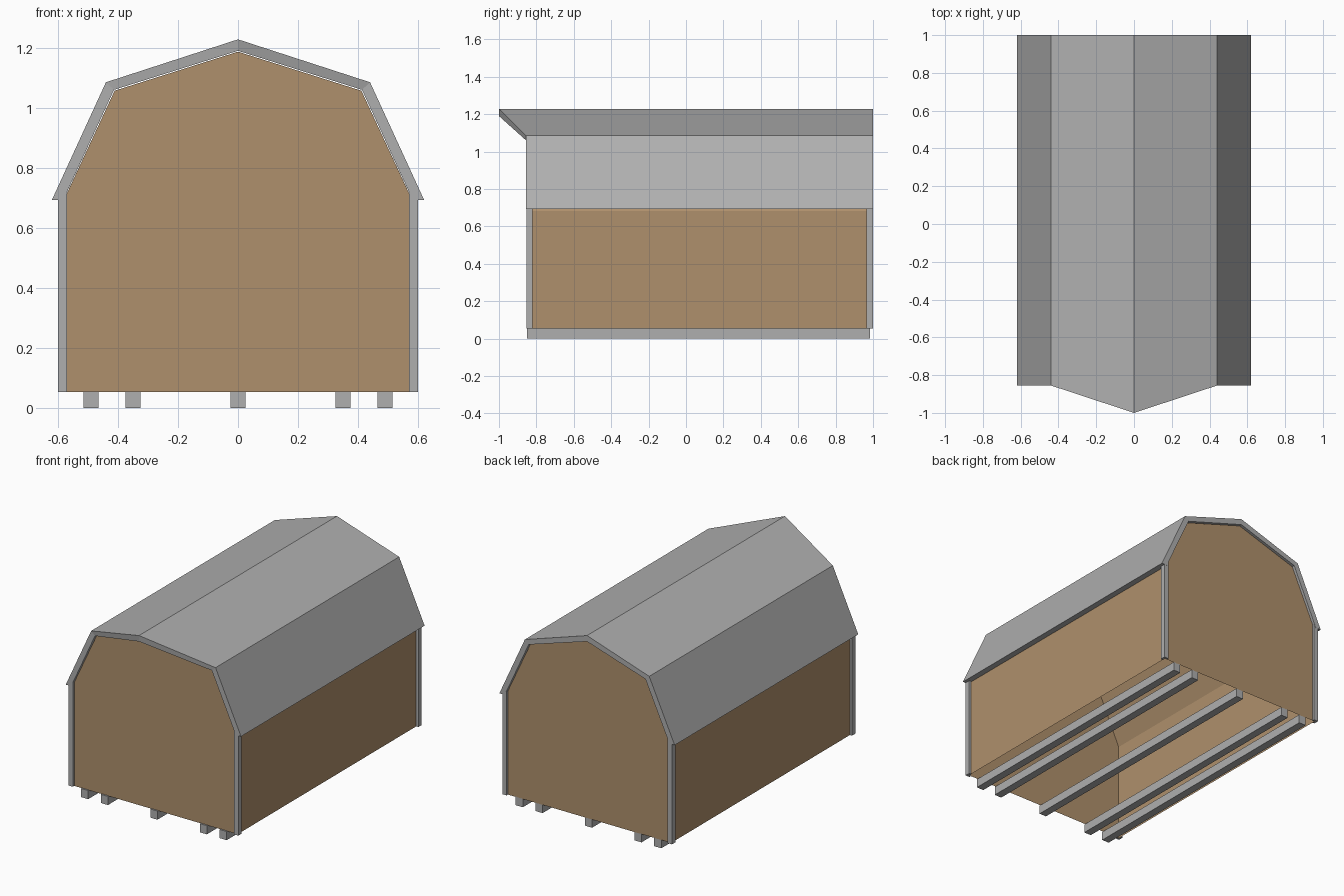
import bpy
import bmesh

if "Cube" in bpy.data.objects:
    bpy.data.objects.remove(bpy.data.objects["Cube"])


def material(name, rgb):
    m = bpy.data.materials.new(name)
    m.diffuse_color = (*rgb, 1.0)
    m.use_nodes = True
    m.node_tree.nodes["Principled BSDF"].inputs["Base Color"].default_value = m.diffuse_color
    return m


TAN = material("tan_siding", (0.43, 0.28, 0.15))
GREY = material("light_grey_trim", (0.43, 0.43, 0.43))


def loft(name, start, end, mat, skip=()):
    """Join two matching closed loops with side faces and end caps."""
    bm = bmesh.new()
    a = [bm.verts.new(p) for p in start]
    b = [bm.verts.new(p) for p in end]
    n = len(a)
    bm.faces.new(a)
    bm.faces.new(b[::-1])
    for i in range(n):
        if i not in skip:
            j = (i + 1) % n
            bm.faces.new((a[i], b[i], b[j], a[j]))
    bmesh.ops.recalc_face_normals(bm, faces=bm.faces)
    me = bpy.data.meshes.new(name)
    bm.to_mesh(me)
    bm.free()
    me.materials.append(mat)
    ob = bpy.data.objects.new(name, me)
    bpy.context.collection.objects.link(ob)
    return ob


def mirrored(half):
    """Half profile from eave to ridge, completed across x = 0."""
    return half + [(-x, z) for x, z in half[-2::-1]]


# Walls and ceiling sheathing: thin gambrel shell, open underneath
FLOOR = 0.053
shell = mirrored([(0.585, FLOOR), (0.585, 0.683), (0.411, 1.057), (0, 1.187)])
loft("siding_shell", [(x, -0.84, z) for x, z in shell],
     [(x, 0.985, z) for x, z in shell], TAN, skip=(len(shell) - 1,))

# Gambrel roof slab with a pointed overhang at the front
outer = mirrored([(0.62, 0.693), (0.44, 1.085), (0, 1.228)])
inner = mirrored([(0.582, 0.693), (0.413, 1.06), (0, 1.19)])


def front_y(x, knee):
    return min(-0.855, -1 + 0.145 * abs(x) / knee)


roof_front = [(x, front_y(x, 0.44), z) for x, z in outer]
roof_front += [(x, front_y(x, 0.413), z) for x, z in inner[::-1]]
# each strip of the roof is a separate convex slab
for i, part in enumerate(("right_lower", "right_upper", "left_upper", "left_lower")):
    ring = [roof_front[k] for k in (i, i + 1, 8 - i, 9 - i)]
    loft("roof_" + part, ring, [(x, 1.0, z) for x, y, z in ring], GREY)

# L-shaped corner trim boards
for sx, side in ((1, "right"), (-1, "left")):
    for face, wall, edge, end in (("front", -0.84, -0.854, -0.82),
                                  ("back", 0.985, 0.999, 0.965)):
        plan = [(0.57, edge), (0.6, edge), (0.6, end), (0.585, end),
                (0.585, wall), (0.57, wall)]
        loft(f"corner_trim_{face}_{side}",
             [(sx * x, y, FLOOR) for x, y in plan],
             [(sx * x, y, 0.715) for x, y in plan], GREY)

# Ground skids
for i, cx in enumerate((-0.49, -0.35, 0, 0.35, 0.49)):
    sec = [(cx - 0.025, 0), (cx + 0.025, 0), (cx + 0.025, 0.055), (cx - 0.025, 0.055)]
    loft(f"skid_{i + 1}", [(x, -0.85, z) for x, z in sec],
         [(x, 0.985, z) for x, z in sec], GREY)
